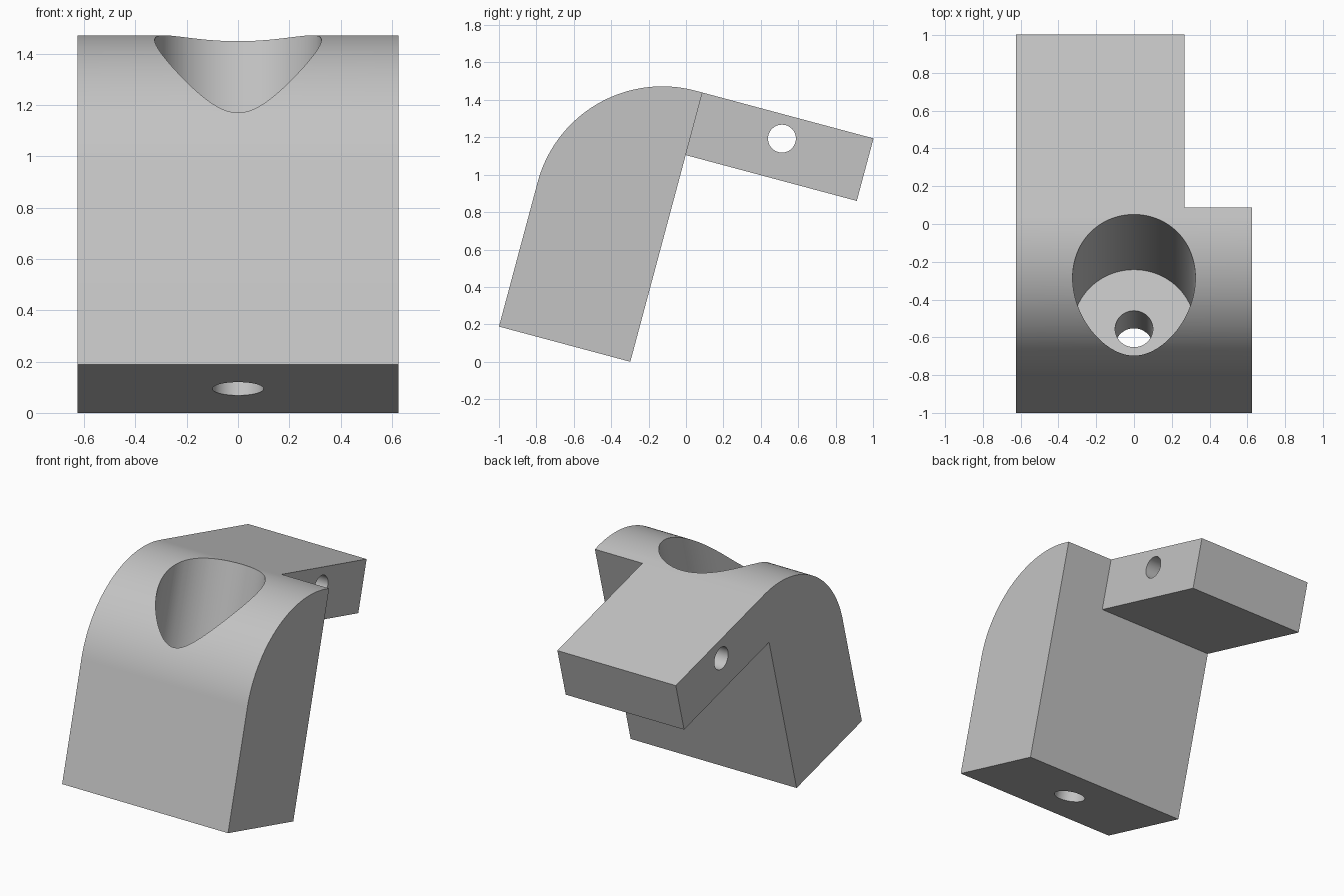
import bpy, bmesh, math
from mathutils import Matrix, Vector

cube = bpy.data.objects.get("Cube")
if cube:
    bpy.data.objects.remove(cube, do_unlink=True)

# Dimensions in the bracket's own frame, which leans back by TILT
TILT = math.radians(15)
DEPTH, HEIGHT, HALF_W, ROUND = 0.727, 1.49, 0.625, 0.69
TAB_LEN, TAB_THICK, TAB_SIDE = 0.947, 0.346, 0.267
FRAME = Matrix.Translation((0, -1, DEPTH * math.sin(TILT))) @ Matrix.Rotation(-TILT, 4, 'X')

grey = bpy.data.materials.new("light grey")
grey.use_nodes = True
colour = (0.55, 0.55, 0.55, 1)
grey.diffuse_color = colour
grey.node_tree.nodes["Principled BSDF"].inputs["Base Color"].default_value = colour


def add_object(name, bm):
    bmesh.ops.recalc_face_normals(bm, faces=bm.faces)
    mesh = bpy.data.meshes.new(name)
    bm.to_mesh(mesh)
    bm.free()
    mesh.materials.append(grey)
    obj = bpy.data.objects.new(name, mesh)
    obj.matrix_world = FRAME
    bpy.context.collection.objects.link(obj)
    return obj


def extrude_profile(name, points, x0, x1):
    bm = bmesh.new()
    face = bm.faces.new([bm.verts.new((x0, y, z)) for y, z in points])
    new = bmesh.ops.extrude_face_region(bm, geom=[face])["geom"]
    verts = [g for g in new if isinstance(g, bmesh.types.BMVert)]
    bmesh.ops.translate(bm, verts=verts, vec=(x1 - x0, 0, 0))
    return add_object(name, bm)


def cylinder(name, radius, start, end, segments):
    start, end = Vector(start), Vector(end)
    axis = end - start
    turn = Vector((0, 0, 1)).rotation_difference(axis).to_matrix().to_4x4()
    bm = bmesh.new()
    bmesh.ops.create_cone(bm, cap_ends=True, segments=segments, radius1=radius, radius2=radius,
                          depth=axis.length, matrix=Matrix.Translation((start + end) / 2) @ turn)
    obj = add_object(name, bm)
    obj.hide_render = True
    return obj


def activate(obj):
    bpy.context.view_layer.update()
    bpy.ops.object.select_all(action='DESELECT')
    obj.select_set(True)
    bpy.context.view_layer.objects.active = obj


def cut(obj, cutter):
    mod = obj.modifiers.new("cut", 'BOOLEAN')
    mod.operation, mod.solver, mod.object = 'DIFFERENCE', 'EXACT', cutter
    activate(obj)
    bpy.ops.object.modifier_apply(modifier=mod.name)
    bpy.data.objects.remove(cutter, do_unlink=True)


# Body: block with a rounded front shoulder
STEPS = 64
profile = [(DEPTH, 0), (0, 0)]
for i in range(STEPS + 1):
    a = math.pi - math.pi / 2 * i / STEPS
    profile.append((ROUND + ROUND * math.cos(a), HEIGHT - ROUND + ROUND * math.sin(a)))
profile.append((DEPTH, HEIGHT))
body = extrude_profile("body", profile, -HALF_W, HALF_W)

# Counterbored screw hole down through the body
mid = DEPTH / 2
cut(body, cylinder("counterbore_cutter", 0.325, (0, mid, 0.36), (0, mid, 2), 96))
cut(body, cylinder("screw_hole_cutter", 0.1, (0, mid, -0.2), (0, mid, 0.6), 64))

# Rear tab, flush with the right side, with a cross hole
low, far = HEIGHT - TAB_THICK, DEPTH + TAB_LEN
tab = extrude_profile("rear_tab", [(DEPTH, low), (far, low), (far, HEIGHT), (DEPTH, HEIGHT)],
                      -HALF_W, TAB_SIDE)
hole = FRAME.inverted() @ Vector((0, 0.513, 1.193))
cut(tab, cylinder("cross_hole_cutter", 0.0745, (-1, hole.y, hole.z), (1, hole.y, hole.z), 64))

for part in (body, tab):
    activate(part)
    bpy.ops.object.shade_smooth_by_angle(angle=math.radians(30))
